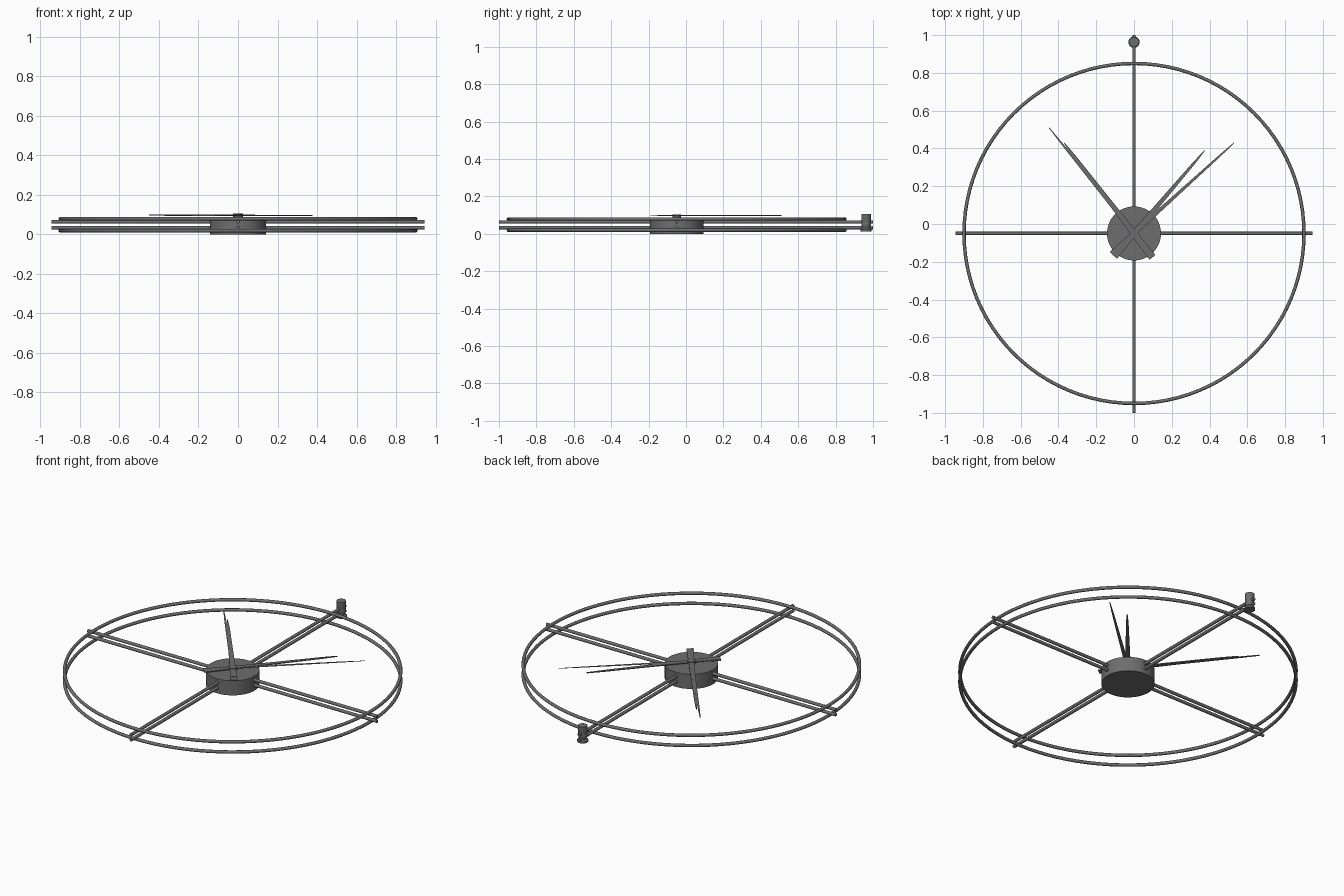
import bpy, bmesh, math
from mathutils import Vector, Matrix

if "Cube" in bpy.data.objects:
    bpy.data.objects.remove(bpy.data.objects["Cube"])

CY = -0.05  # dial centre in y

# dark grey metal
dark = bpy.data.materials.new("dark_metal")
dark.diffuse_color = (.155, .155, .155, 1)
dark.use_nodes = True
dark.node_tree.nodes["Principled BSDF"].inputs["Base Color"].default_value = dark.diffuse_color


def finish(name, bm, smooth=True):
    bmesh.ops.recalc_face_normals(bm, faces=bm.faces)
    me = bpy.data.meshes.new(name)
    bm.to_mesh(me)
    bm.free()
    me.materials.append(dark)
    ob = bpy.data.objects.new(name, me)
    bpy.context.collection.objects.link(ob)
    if smooth:
        bpy.ops.object.select_all(action='DESELECT')
        ob.select_set(True)
        bpy.context.view_layer.objects.active = ob
        bpy.ops.object.shade_smooth_by_angle(angle=math.radians(35))
    return ob


def rod(name, a, b, r, segs=16):
    a, b = Vector(a), Vector(b)
    d = b - a
    bm = bmesh.new()
    m = Matrix.Translation((a + b) / 2) @ d.to_track_quat('Z', 'Y').to_matrix().to_4x4()
    bmesh.ops.create_cone(bm, cap_ends=True, segments=segs, radius1=r, radius2=r,
                          depth=d.length, matrix=m)
    return finish(name, bm)


def lathe(name, profile, loc, segs=32):
    bm = bmesh.new()
    vs = [bm.verts.new((r, 0, z)) for r, z in profile]
    es = [bm.edges.new(p) for p in zip(vs, vs[1:])]
    bmesh.ops.spin(bm, geom=vs + es, cent=(0, 0, 0), axis=(0, 0, 1),
                   angle=math.tau, steps=segs)
    bmesh.ops.remove_doubles(bm, verts=bm.verts, dist=1e-5)
    bmesh.ops.translate(bm, verts=bm.verts, vec=loc)
    return finish(name, bm)


def hand(name, tip, tail, w, z, t):
    # flat tapered blade from a wide tail to a narrow tip
    tip = Vector(tip)
    L, ang = tip.length, math.atan2(tip.y, tip.x)
    outline = [(-tail, -w * .55), (0, -w * .45), (L * .85, -w * .2), (L, -.002),
               (L, .002), (L * .85, w * .2), (0, w * .45), (-tail, w * .55)]
    bm = bmesh.new()
    f = bm.faces.new([bm.verts.new((x, y, 0)) for x, y in outline])
    g = bmesh.ops.extrude_face_region(bm, geom=[f])
    bmesh.ops.translate(bm, vec=(0, 0, t),
                        verts=[v for v in g['geom'] if isinstance(v, bmesh.types.BMVert)])
    bm.transform(Matrix.Translation((0, CY, z)) @ Matrix.Rotation(ang, 4, 'Z'))
    return finish(name, bm, False)


# rings: a lower and an upper hoop
for label, z in (("lower", .019), ("upper", .079)):
    bpy.ops.mesh.primitive_torus_add(location=(0, CY, z), major_radius=.9,
                                     minor_radius=.009, major_segments=96, minor_segments=12)
    ring = bpy.context.object
    ring.name = label + "_ring"
    ring.data.materials.append(dark)
    bpy.ops.object.shade_smooth()

# crossing spokes at two levels
for label, z in (("lower", .033), ("upper", .063)):
    rod(label + "_cross_spoke", (-.945, CY, z), (.945, CY, z), .009)
    rod(label + "_long_spoke", (0, -1, z), (0, 1, z), .009)

# central hub and hand pivot
lathe("hub", [(0, 0), (.143, 0), (.143, .086), (0, .086)], (0, CY, 0), 48)
lathe("hand_pivot", [(0, .08), (.022, .08), (.022, .103), (0, .103)], (0, CY, 0), 24)

# end knob with waists between its collars
lathe("end_knob", [(0, .012), (.03, .012), (.03, .022), (.023, .03), (.023, .04),
                   (.026, .046), (.026, .054), (.024, .06), (.026, .067),
                   (.026, .106), (0, .106)], (0, .963, 0))

# clock hands (tips relative to the dial centre)
hand("minute_hand", (-.37, .48), .16, .036, .094, .005)
hand("minute_needle", (-.45, .56), .12, .024, .095, .005)
hand("hour_hand", (.375, .44), .16, .034, .094, .005)
hand("second_hand", (.53, .48), .16, .026, .096, .0008)
